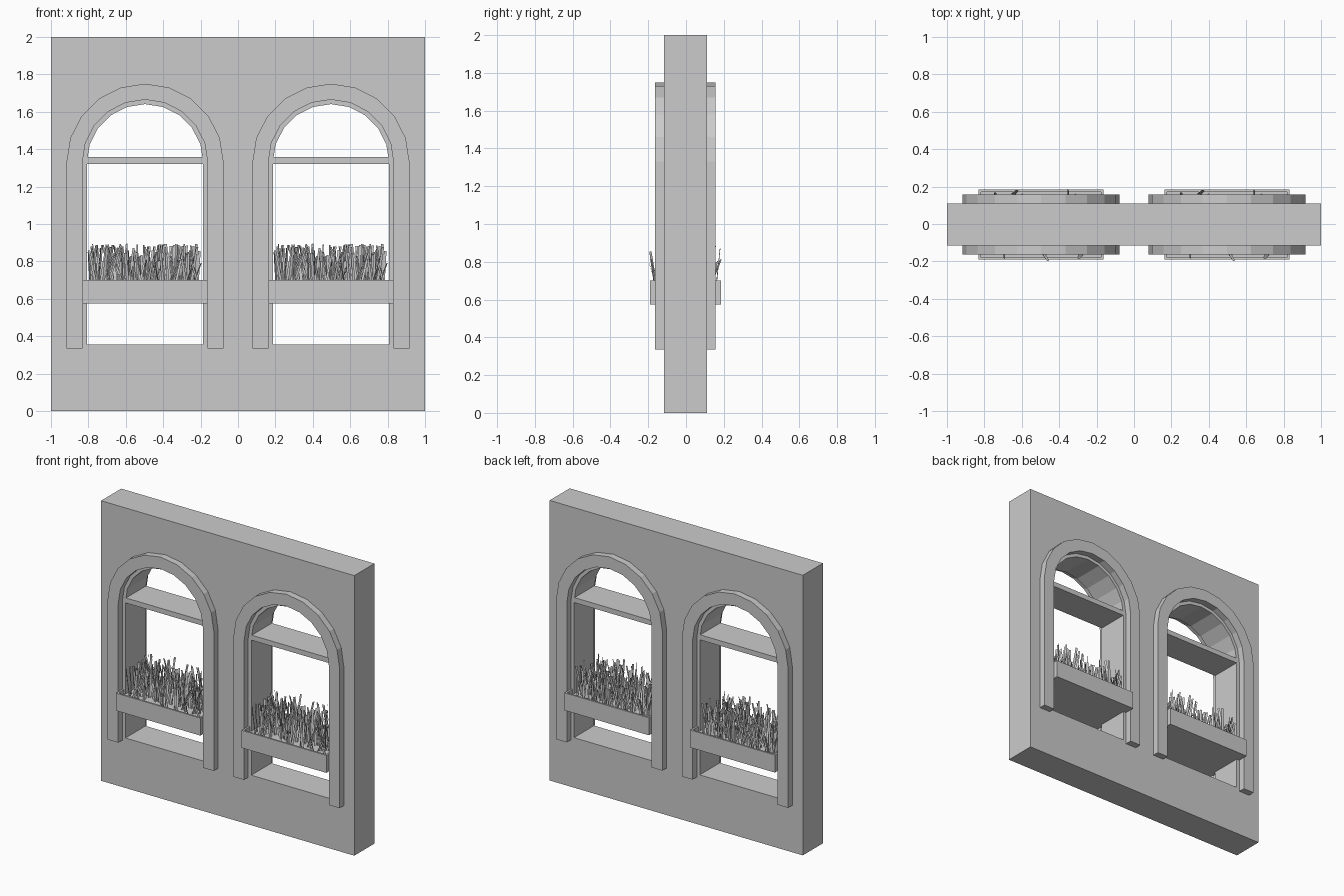
import bpy, bmesh, math, random
from mathutils import Matrix, Vector

if "Cube" in bpy.data.objects:
    bpy.data.objects.remove(bpy.data.objects["Cube"])

random.seed(4)
YC = -0.003          # wall centre plane
SPRING, BASE = 1.33, 0.335
WINDOWS = {"left": -0.497, "right": 0.497}

stone = bpy.data.materials.new("plain grey")
stone.diffuse_color = (0.6, 0.6, 0.6, 1)
stone.use_nodes = True
stone.node_tree.nodes["Principled BSDF"].inputs["Base Color"].default_value = stone.diffuse_color


def add(name, mesh):
    mesh.name = name
    mesh.materials.clear()
    mesh.materials.append(stone)
    ob = bpy.data.objects.new(name, mesh)
    bpy.context.collection.objects.link(ob)
    return ob


def arch(cx, r, base):
    """Arched window outline in (x, z), ten flat segments round the top."""
    top = [(cx + r * math.cos(math.pi * i / 10), SPRING + r * math.sin(math.pi * i / 10))
           for i in range(11)]
    return [(cx + r, base)] + top + [(cx - r, base)]


def slab(name, outlines, half_depth):
    """Filled 2D outlines (inner ones become holes) extruded along y."""
    cu = bpy.data.curves.new(name + "_profile", 'CURVE')
    cu.dimensions = '2D'
    cu.fill_mode = 'BOTH'
    cu.extrude = half_depth
    for pts in outlines:
        sp = cu.splines.new('POLY')
        sp.points.add(len(pts) - 1)
        for p, (x, z) in zip(sp.points, pts):
            p.co = (x, z, 0, 1)
        sp.use_cyclic_u = True
    tmp = bpy.data.objects.new(name + "_tmp", cu)
    bpy.context.collection.objects.link(tmp)
    dg = bpy.context.evaluated_depsgraph_get()
    mesh = bpy.data.meshes.new_from_object(tmp.evaluated_get(dg))
    bpy.data.objects.remove(tmp)
    mesh.transform(Matrix.Translation((0, YC, 0)) @ Matrix.Rotation(math.pi / 2, 4, 'X'))
    bm = bmesh.new()
    bm.from_mesh(mesh)
    bmesh.ops.remove_doubles(bm, verts=bm.verts, dist=1e-5)
    bmesh.ops.recalc_face_normals(bm, faces=bm.faces)
    bm.to_mesh(mesh)
    bm.free()
    for p in mesh.polygons:
        p.use_smooth = False
    return add(name, mesh)


def box(bm, lo, hi):
    lo, hi = Vector(lo), Vector(hi)
    m = Matrix.Translation((lo + hi) / 2) @ Matrix.Diagonal((*(hi - lo), 1))
    return bmesh.ops.create_cube(bm, size=1, matrix=m)


def finish(name, bm):
    mesh = bpy.data.meshes.new(name)
    bm.to_mesh(mesh)
    bm.free()
    return add(name, mesh)


def planter(name, cx):
    """Trough through the window: box with an inset, sunken top."""
    bm = bmesh.new()
    box(bm, (cx - 0.334, YC - 0.188, 0.575), (cx + 0.334, YC + 0.188, 0.70))
    bm.normal_update()
    top = max(bm.faces, key=lambda f: f.calc_center_median().z)
    bmesh.ops.inset_region(bm, faces=[top], thickness=0.018)
    rim = bmesh.ops.extrude_discrete_faces(bm, faces=[top])["faces"][0]
    bmesh.ops.translate(bm, verts=rim.verts, vec=(0, 0, -0.03))
    return finish(name, bm)


def grass_mesh():
    """Leaning flat blades, shared by both planters."""
    bm = bmesh.new()
    for _ in range(230):
        x, y = random.uniform(-0.295, 0.295), random.uniform(-0.16, 0.16)
        root = Vector((x, y, 0.665))
        tip = Vector((max(-0.3, min(0.3, x + random.gauss(0, 0.025))),
                      max(-0.205, min(0.205, y + random.gauss(0, 0.025))),
                      random.uniform(0.79, 0.895)))
        a = random.uniform(-1.1, 1.1)
        side = Vector((math.cos(a), math.sin(a), 0)) * random.uniform(0.006, 0.011)
        pts = (root - side, root + side, tip + side * 0.7, tip - side * 0.7)
        bm.faces.new([bm.verts.new(p) for p in pts])
    mesh = bpy.data.meshes.new("grass")
    bm.to_mesh(mesh)
    bm.free()
    return mesh


# wall with two arched openings
rect = [(-1, 0), (1, 0), (1, 2), (-1, 2)]
slab("wall", [rect] + [arch(c, 0.335, BASE) for c in WINDOWS.values()], 0.113)

grass = grass_mesh()
for side, cx in WINDOWS.items():
    # raised surround on both wall faces, open at the bottom
    slab(side + "_surround", [arch(cx, 0.42, BASE) + arch(cx, 0.335, BASE)[::-1]], 0.16)
    # thin inner window frame
    slab(side + "_window_frame", [arch(cx, 0.335, BASE), arch(cx, 0.311, BASE + 0.022)], 0.113)
    # crossbar under the arch
    bm = bmesh.new()
    box(bm, (cx - 0.312, YC - 0.113, 1.322), (cx + 0.312, YC + 0.113, 1.358))
    finish(side + "_crossbar", bm)
    planter(side + "_planter", cx)
    add(side + "_grass", grass).location.x = cx
